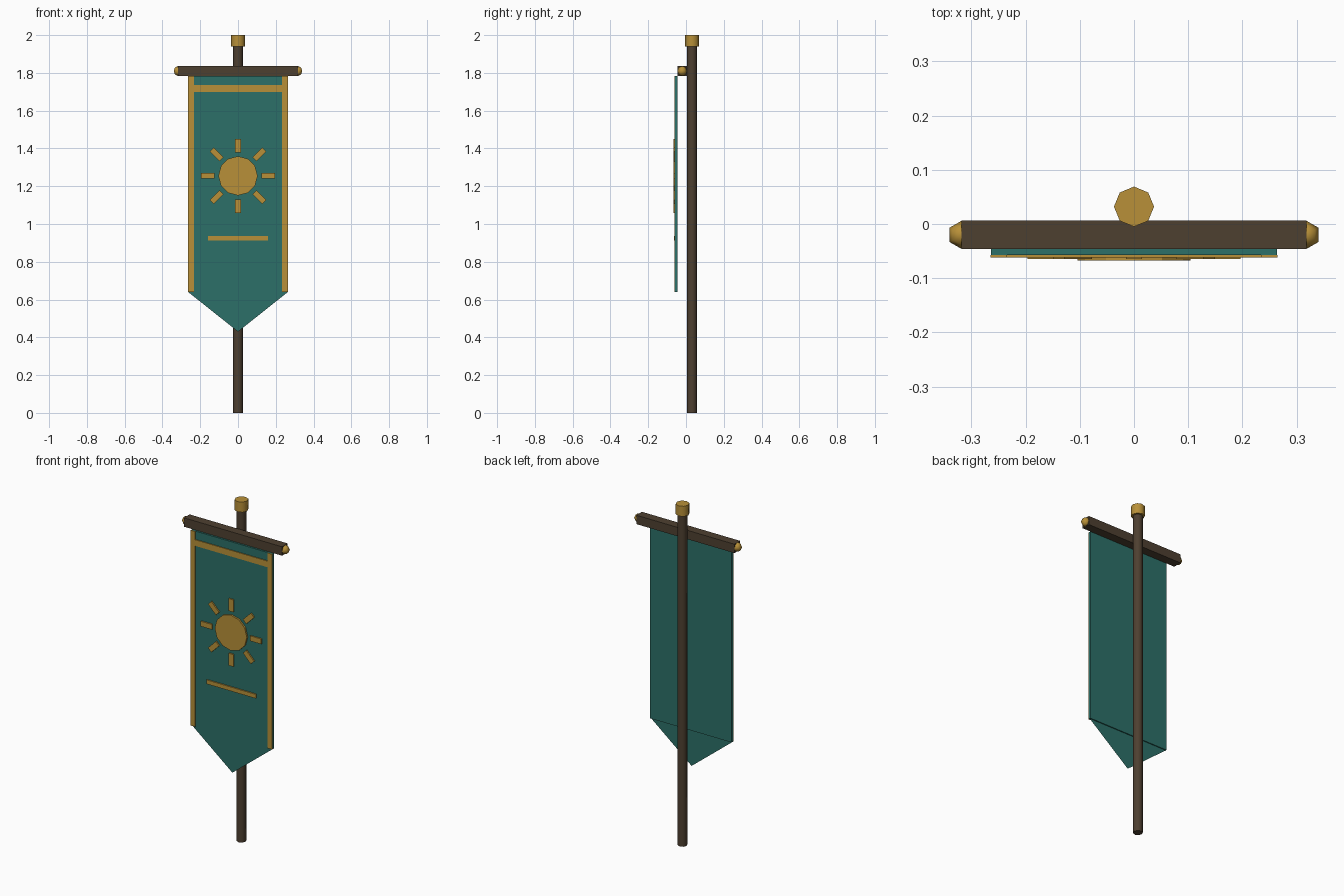
import bpy
from math import pi, sin, cos, radians

if "Cube" in bpy.data.objects:
    bpy.data.objects.remove(bpy.data.objects["Cube"])


def material(name, rgb):
    m = bpy.data.materials.new(name)
    m.diffuse_color = (*rgb, 1)
    m.use_nodes = True
    m.node_tree.nodes["Principled BSDF"].inputs["Base Color"].default_value = m.diffuse_color
    return m


WOOD = material("dark_wood", (0.076, 0.051, 0.030))
GOLD = material("gold", (0.48, 0.28, 0.04))
TEAL = material("teal_cloth", (0.025, 0.162, 0.138))


def finish(name, mat, smooth=None):
    o = bpy.context.object
    o.name = name
    o.data.materials.append(mat)
    if smooth:
        bpy.ops.object.shade_smooth_by_angle(angle=radians(smooth))
    return o


def box(name, mat, x, y, z, tilt=0):
    """Box from (min, max) pairs, optionally tilted around y."""
    mid = [(a + b) / 2 for a, b in (x, y, z)]
    bpy.ops.mesh.primitive_cube_add(size=1, location=mid, rotation=(0, tilt, 0))
    o = finish(name, mat)
    o.scale = [b - a for a, b in (x, y, z)]
    return o


def rod(name, mat, r, y, z0, z1):
    bpy.ops.mesh.primitive_cylinder_add(vertices=8, radius=r, depth=z1 - z0,
                                        location=(0, y, (z0 + z1) / 2))
    return finish(name, mat, 50)


# pole and its cap
rod("pole", WOOD, 0.026, 0.032, 0, 1.95)
rod("pole_cap", GOLD, 0.037, 0.032, 1.94, 2.0)

# crossbar with ball ends
box("crossbar", WOOD, (-0.318, 0.318), (-0.046, 0.006), (1.784, 1.836))
for side, s in (("left", -1), ("right", 1)):
    bpy.ops.mesh.primitive_uv_sphere_add(segments=6, ring_count=4, radius=0.026,
                                         location=(s * 0.318, -0.02, 1.81),
                                         rotation=(0, 0, 0))
    finish("crossbar_ball_" + side, GOLD, 80)

# cloth panel and single-sheet pointed tail
FRONT = -0.057
box("cloth", TEAL, (-0.264, 0.264), (FRONT, -0.046), (0.64, 1.784))
tail = bpy.data.meshes.new("cloth_tail")
tail.from_pydata([(-0.264, -0.052, 0.64), (0, -0.052, 0.43), (0.264, -0.052, 0.64)],
                 [], [(0, 1, 2)])
tail.materials.append(TEAL)
bpy.context.collection.objects.link(bpy.data.objects.new("cloth_tail", tail))

# gold trim
for side, s in (("left", -1), ("right", 1)):
    xs = sorted((s * 0.234, s * 0.265))
    box("trim_" + side, GOLD, xs, (-0.062, FRONT), (0.64, 1.784))
box("trim_top", GOLD, (-0.234, 0.234), (-0.062, FRONT), (1.70, 1.736))
box("lower_stripe", GOLD, (-0.16, 0.16), (-0.064, FRONT), (0.912, 0.936))

# sun emblem: disc and eight rays
SUN_Z = 1.255
bpy.ops.mesh.primitive_cylinder_add(vertices=12, radius=0.104, depth=0.010,
                                    location=(0, -0.062, SUN_Z), rotation=(pi / 2, 0, 0))
finish("sun_disc", GOLD)
for i in range(8):
    a = i * pi / 4
    cx, cz = 0.16 * sin(a), SUN_Z + 0.16 * cos(a)
    box(f"sun_ray_{i + 1}", GOLD, (cx - 0.015, cx + 0.015), (-0.065, FRONT),
        (cz - 0.036, cz + 0.036), a)
